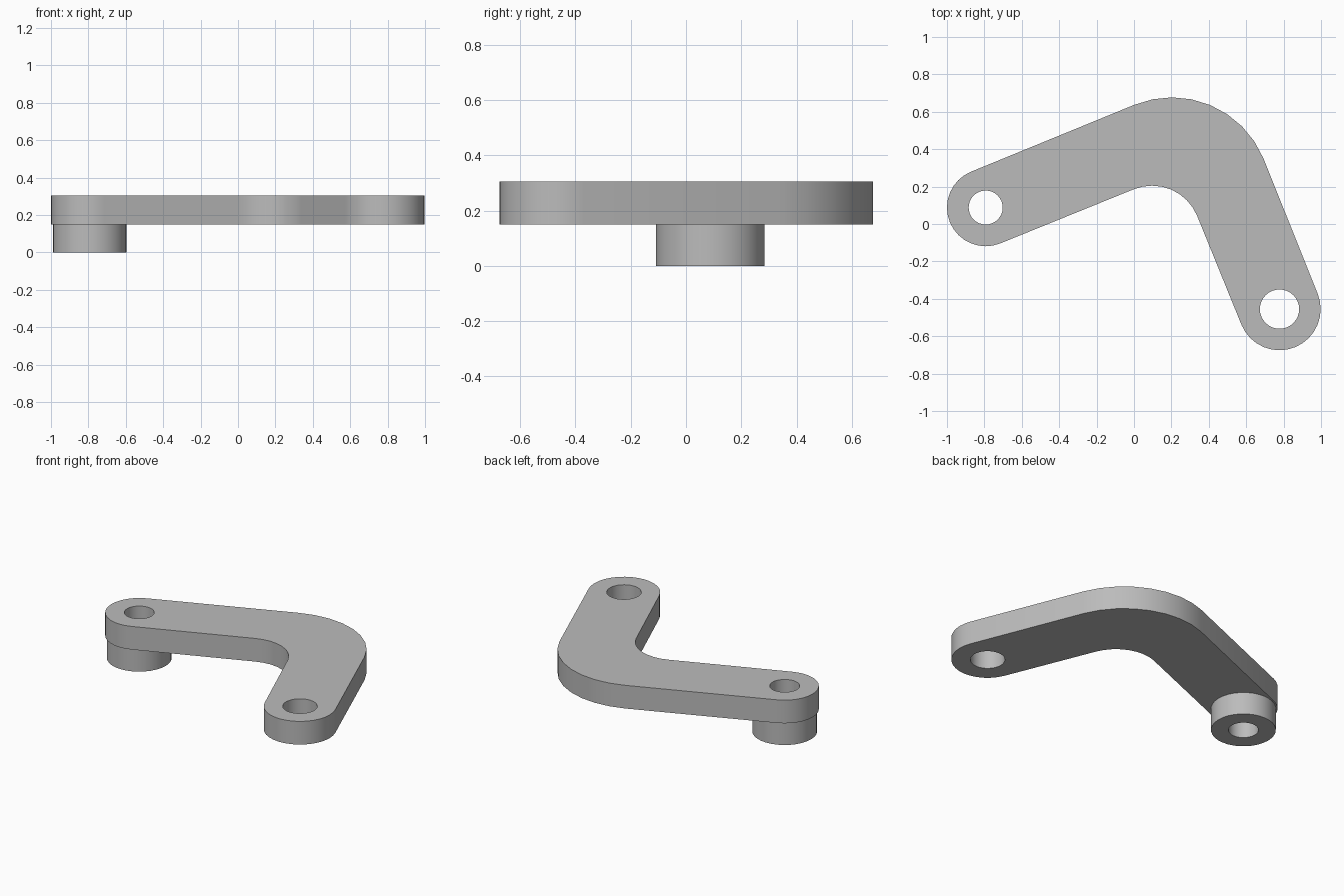
import bpy
import bmesh
from math import cos, sin, radians

cube = bpy.data.objects.get("Cube")
if cube:
    bpy.data.objects.remove(cube, do_unlink=True)

gray = bpy.data.materials.new("plain gray")
gray.use_nodes = True
COLOR = (0.5, 0.5, 0.5, 1)
gray.diffuse_color = COLOR
gray.node_tree.nodes["Principled BSDF"].inputs["Base Color"].default_value = COLOR

PIVOT = (-0.793, 0.088)   # end that carries the boss
TIP = (0.778, -0.455)     # free end
TILT = 22.5               # slope of the long arm in degrees


def arc(center, radius, start, end, steps):
    """Points from the start angle to the end angle, in degrees."""
    angles = [radians(start + (end - start) * i / steps) for i in range(steps + 1)]
    return [(center[0] + radius * cos(a), center[1] + radius * sin(a)) for a in angles]


def circle(center, radius, steps=32):
    return arc(center, radius, 0, 360, steps)[:-1]


def extruded(name, loops, bottom, top):
    """Fill an outline with holes and extrude it into a solid."""
    bm = bmesh.new()
    for loop in loops:
        verts = [bm.verts.new((x, y, bottom)) for x, y in loop]
        for a, b in zip(verts, verts[1:] + verts[:1]):
            bm.edges.new((a, b))
    bmesh.ops.triangle_fill(bm, edges=bm.edges[:], use_beauty=True, normal=(0, 0, 1))
    base = bm.faces[:]
    out = bmesh.ops.extrude_face_region(bm, geom=base, use_keep_orig=True)
    moved = [g for g in out["geom"] if isinstance(g, bmesh.types.BMVert)]
    bmesh.ops.translate(bm, verts=moved, vec=(0, 0, top - bottom))
    bmesh.ops.recalc_face_normals(bm, faces=bm.faces[:])
    mesh = bpy.data.meshes.new(name)
    bm.to_mesh(mesh)
    bm.free()
    mesh.materials.append(gray)
    obj = bpy.data.objects.new(name, mesh)
    bpy.context.collection.objects.link(obj)
    bpy.ops.object.select_all(action="DESELECT")
    obj.select_set(True)
    bpy.context.view_layer.objects.active = obj
    bpy.ops.object.shade_smooth_by_angle(angle=radians(30))
    return obj


# Bent arm: rounded ends joined by a large outer and a small inner bend
outline = (
    arc(PIVOT, 0.207, 90 + TILT, 270 + TILT, 16)
    + arc((0.097, -0.055), 0.26, 90 + TILT, TILT, 8)
    + arc(TIP, 0.22, 180 + TILT, 360 + TILT, 16)
    + arc((0.203, 0.147), 0.53, TILT, 90 + TILT, 8)
)
extruded("bent_arm", [outline, circle(PIVOT, 0.091), circle(TIP, 0.105)], 0.15, 0.305)

# Boss under the long arm, with the hole running through it
extruded("pivot_boss", [circle(PIVOT, 0.197), circle(PIVOT, 0.091)], 0, 0.15)
